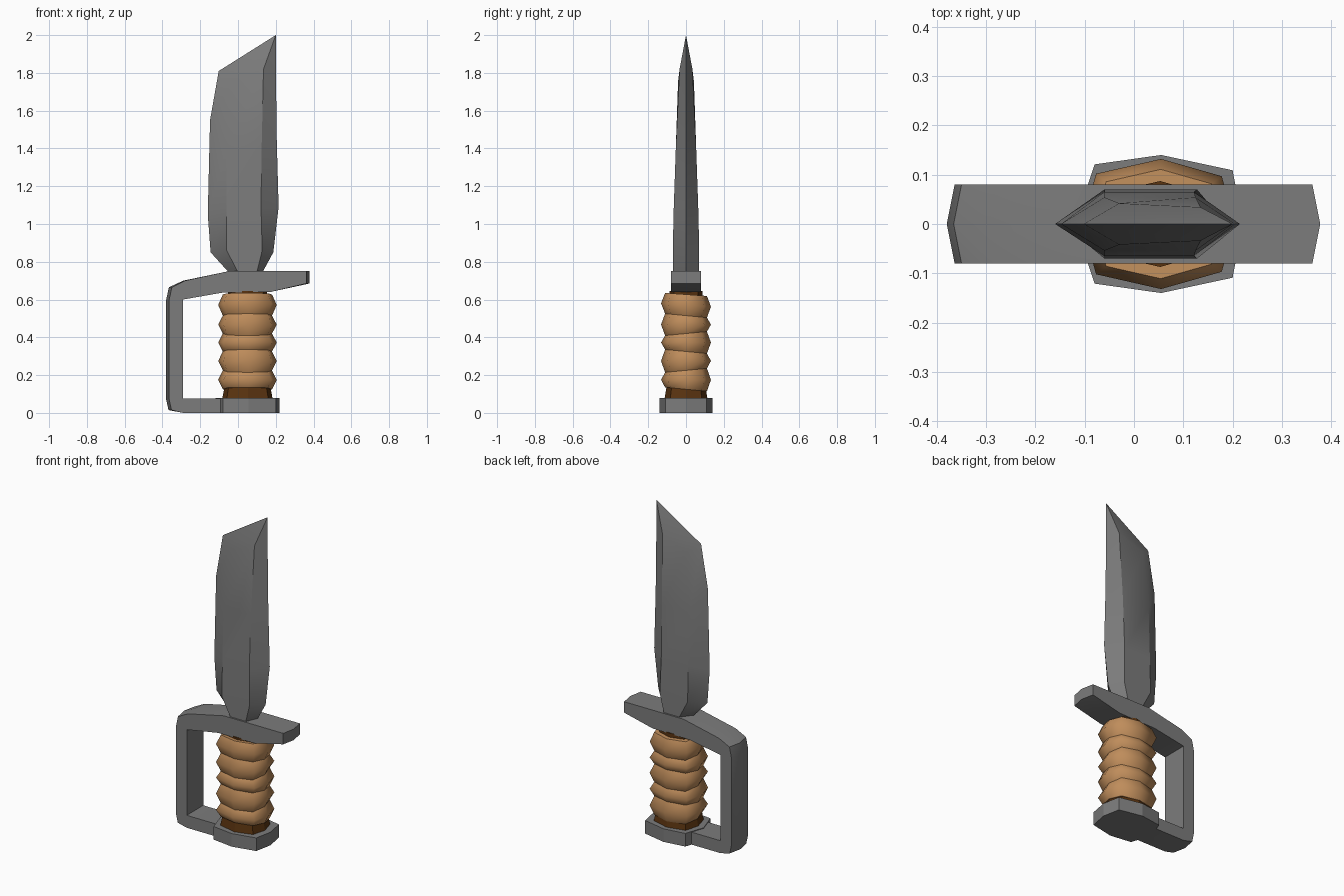
import bpy
import bmesh
import math

if "Cube" in bpy.data.objects:
    bpy.data.objects.remove(bpy.data.objects["Cube"])


def material(name, rgb):
    m = bpy.data.materials.new(name)
    m.diffuse_color = (*rgb, 1)
    m.use_nodes = True
    m.node_tree.nodes["Principled BSDF"].inputs["Base Color"].default_value = m.diffuse_color
    return m


STEEL = material("grey steel", (0.2, 0.2, 0.2))
WRAP = material("tan wrap", (0.52, 0.265, 0.105))
CORE = material("dark brown core", (0.1, 0.033, 0.005))


def loft(name, rings, mat, smooth_angle=0, sharp_rings=()):
    """Skin a list of equal-length closed rings, cap both ends."""
    bm = bmesh.new()
    rows = [[bm.verts.new(p) for p in ring] for ring in rings]
    n = len(rows[0])
    for a, b in zip(rows, rows[1:]):
        for i in range(n):
            j = (i + 1) % n
            bm.faces.new((a[i], a[j], b[j], b[i]))
    bm.faces.new(rows[0])
    bm.faces.new(rows[-1])
    bmesh.ops.remove_doubles(bm, verts=bm.verts, dist=0.0005)
    bmesh.ops.recalc_face_normals(bm, faces=bm.faces)
    for f in bm.faces:
        f.smooth = smooth_angle > 0
    for e in bm.edges:
        if len(e.link_faces) == 2:
            e.smooth = e.calc_face_angle(0) < math.radians(smooth_angle)
    for r in sharp_rings:
        for i in range(n):
            e = bm.edges.get((rows[r][i], rows[r][(i + 1) % n]))
            if e:
                e.smooth = False
    me = bpy.data.meshes.new(name)
    bm.to_mesh(me)
    bm.free()
    me.materials.append(mat)
    ob = bpy.data.objects.new(name, me)
    bpy.context.collection.objects.link(ob)
    return ob


# Eight-sided section shared by grip and core, around x = 0.05
CX = 0.05
SECTION = [(0.155, 0), (0.128, 0.097), (0.005, 0.132), (-0.127, 0.102),
           (-0.155, 0), (-0.127, -0.102), (0.005, -0.132), (0.128, -0.097)]


def section(scale, z, tilt=0):
    return [(CX + x * scale, y * scale, z + tilt * y) for x, y in SECTION]


# Blade: each row is left edge, left ridge, right ridge, right edge (x, z), half thickness
blade_rows = [
    ((-0.05, 0.745), (0.0, 0.745), (0.10, 0.745), (0.13, 0.745), 0.07, 0.07),
    ((-0.145, 0.85), (-0.06, 0.86), (0.128, 0.86), (0.187, 0.85), 0.07, 0.07),
    ((-0.16, 1.05), (-0.06, 1.08), (0.122, 1.08), (0.215, 1.09), 0.065, 0.065),
    ((-0.148, 1.55), (-0.06, 1.40), (0.125, 1.40), (0.205, 1.45), 0.054, 0.054),
    ((-0.102, 1.81), (-0.03, 1.755), (0.135, 1.82), (0.20, 1.85), 0.042, 0.034),
]
rings = []
for l, a, b, r, ta, tb in blade_rows:
    rings.append([(l[0], 0, l[1]), (a[0], -ta, a[1]), (b[0], -tb, b[1]),
                  (r[0], 0, r[1]), (b[0], tb, b[1]), (a[0], ta, a[1])])
# slanted tip closes from the back corner up to the point
tip = (0.20, 0, 2.0)
last = rings[-1]
rings.append([last[0], tip, tip, tip, tip, tip])


def build_blade():
    bm = bmesh.new()
    rows = [[bm.verts.new(p) for p in ring] for ring in rings[:-1]]
    for a, b in zip(rows, rows[1:]):
        for i in range(6):
            j = (i + 1) % 6
            bm.faces.new((a[i], a[j], b[j], b[i]))
    bm.faces.new(rows[0])
    point = bm.verts.new(tip)
    l, a1, b1, r, b2, a2 = rows[-1]
    for f in ((l, a1, b1, point), (b1, r, point), (r, b2, point), (b2, a2, l, point)):
        bm.faces.new(f)
    bmesh.ops.recalc_face_normals(bm, faces=bm.faces)
    for f in bm.faces:
        f.smooth = True
    for e in bm.edges:
        e.smooth = e.calc_face_angle(0) < math.radians(28)
    me = bpy.data.meshes.new("blade")
    bm.to_mesh(me)
    bm.free()
    me.materials.append(STEEL)
    bpy.context.collection.objects.link(bpy.data.objects.new("blade", me))


build_blade()

# Guard and knuckle bow: outer (x, z), inner (x, z), sideways crown at y = 0
W = 0.08
bow = [
    (0.362, 0.752, 0.362, 0.685, 0.016),
    (0.17, 0.752, 0.17, 0.64, 0),
    (-0.04, 0.752, -0.08, 0.637, 0),
    (-0.28, 0.70, -0.275, 0.603, -0.01),
    (-0.35, 0.665, -0.29, 0.60, -0.016),
    (-0.364, 0.60, -0.29, 0.585, -0.016),
    (-0.364, 0.07, -0.29, 0.09, -0.016),
    (-0.352, 0.015, -0.29, 0.077, -0.016),
    (-0.29, 0.0, -0.275, 0.076, 0),
    (-0.08, 0.0, -0.08, 0.076, 0),
]
bow_rings = []
for i, (ox, oz, ix, iz, d) in enumerate(bow):
    di = d if i == 0 else 0
    bow_rings.append([(ox, -W, oz), (ox + d, 0, oz), (ox, W, oz),
                      (ix, W, iz), (ix + di, 0, iz), (ix, -W, iz)])
loft("guard_and_knuckle_bow", bow_rings, STEEL, 50)

# Pommel plate
plate = [(0.221, 0), (0.2, 0.109), (0.055, 0.14), (-0.08, 0.121),
         (-0.12, 0), (-0.08, -0.121), (0.055, -0.14), (0.2, -0.109)]
loft("pommel", [[(x, y, z) for x, y in plate] for z in (0, 0.08)], STEEL)

# Dark core showing below and above the wrap
loft("grip_core", [section(0.86, 0.075), section(0.78, 0.14),
                   section(0.66, 0.6), section(0.66, 0.645)], CORE)

# Wrapped grip: bulges between tilted grooves
grooves = [(0.125, -0.08), (0.225, 0.08), (0.325, -0.08),
           (0.42, 0.08), (0.515, -0.08), (0.627, -0.06)]
grip = []
for k, (z, t) in enumerate(grooves):
    grip.append(section(0.84, z, t))
    if k + 1 < len(grooves):
        z2, t2 = grooves[k + 1]
        grip.append(section(1.0, (z + z2) / 2, (t + t2) / 2))
loft("grip_wrap", grip, WRAP, 80, sharp_rings=range(0, len(grip), 2))
